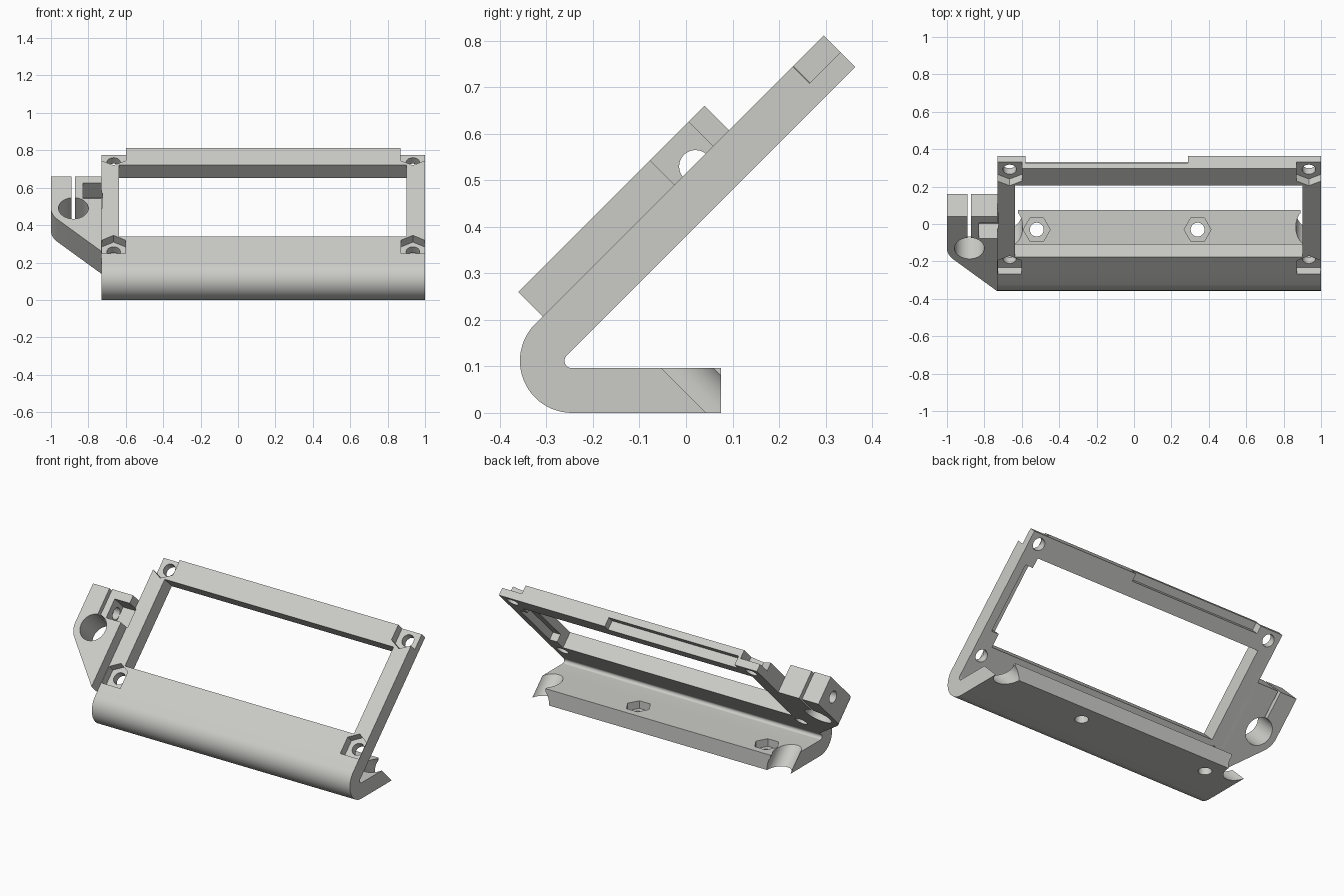
import bpy, bmesh, math
from mathutils import Matrix

if "Cube" in bpy.data.objects:
    bpy.data.objects.remove(bpy.data.objects["Cube"])

# Sloped frame: local x across, local y up the slope, local z out of the slope
SLOPE = Matrix.Translation((0, -0.245, 0.112)) @ Matrix.Rotation(math.radians(45), 4, 'X')
FLAT = Matrix.Identity(4)
SIDE = Matrix(((0, 0, 1, 0), (1, 0, 0, 0), (0, 1, 0, 0), (0, 0, 0, 1)))  # profile in y,z, extruded in x
MID, HOLE = 0.135, 0.80   # centre of the frame and distance of the screw holes from it
IN, OUT, END = 0.016, 0.112, 0.877

grey = bpy.data.materials.new("light_grey")
grey.diffuse_color = (0.6, 0.6, 0.575, 1)
grey.use_nodes = True
grey.node_tree.nodes["Principled BSDF"].inputs["Base Color"].default_value = grey.diffuse_color


def prism(name, pts, lo, hi, matrix):
    """Extrude a 2D outline between two heights."""
    bm = bmesh.new()
    face = bm.faces.new([bm.verts.new((a, b, lo)) for a, b in pts])
    top = bmesh.ops.extrude_face_region(bm, geom=[face])["geom"]
    bmesh.ops.translate(bm, vec=(0, 0, hi - lo), verts=[v for v in top if isinstance(v, bmesh.types.BMVert)])
    bmesh.ops.recalc_face_normals(bm, faces=bm.faces)
    bm.transform(matrix)
    mesh = bpy.data.meshes.new(name)
    bm.to_mesh(mesh)
    bm.free()
    mesh.materials.append(grey)
    ob = bpy.data.objects.new(name, mesh)
    bpy.context.collection.objects.link(ob)
    return ob


def arc(cx, cy, r, a0, a1, n):
    return [(cx + r * math.cos(math.radians(a0 + (a1 - a0) * i / n)),
             cy + r * math.sin(math.radians(a0 + (a1 - a0) * i / n))) for i in range(n + 1)]


def circle(cx, cy, r, n=40):
    return arc(cx, cy, r, 0, 360, n)[:-1]


def rect(x0, x1, y0, y1):
    return [(x0, y0), (x1, y0), (x1, y1), (x0, y1)]


def cut(target, pts, lo, hi, matrix=SLOPE):
    cutter = prism("cutter", pts, lo, hi, matrix)
    cutter.hide_render = True
    mod = target.modifiers.new("cut", 'BOOLEAN')
    mod.operation, mod.solver, mod.object = 'DIFFERENCE', 'EXACT', cutter
    bpy.context.view_layer.objects.active = target
    bpy.ops.object.modifier_apply(modifier=mod.name)
    bpy.data.objects.remove(cutter)


def pocket(cx, cy, half, point, flat):
    """House-shaped nut pocket: hexagon tip on one side, straight on the other."""
    s = math.copysign(1, point)
    return [(cx - half, cy + flat), (cx - half, cy + 0.5 * point), (cx, cy + point),
            (cx + half, cy + 0.5 * point), (cx + half, cy + flat)][::int(-s)]


# Bent bracket: foot, rounded bend and sloped plate
c = (-0.245, 0.112)
d = math.sqrt(0.5)
slope_pt = lambda u, n: (c[0] + d * (u - n), c[1] + d * (u + n))
profile = ([(0.075, 0.0)] + arc(*c, OUT, 270, 135, 24) + [slope_pt(END, OUT), slope_pt(END, IN)]
           + arc(*c, IN, 135, 270, 12) + [(0.075, 0.096)])
bracket = prism("bent_bracket", profile, -0.73, 1.0, SIDE)

# Display window
cut(bracket, rect(-0.635, 0.90, 0.21, 0.748), -0.1, 0.25)

for s in (-1, 1):
    x = MID + s * HOLE
    # Screw holes with nut pockets at the four corners
    cut(bracket, pocket(x, 0.82, 0.067, -0.072, 0.2), 0.061, 0.3)
    cut(bracket, pocket(x, 0.146, 0.0625, 0.072, -0.066), 0.061, 0.3)
    for u in (0.82, 0.146):
        cut(bracket, circle(x, u, 0.036), -0.03, 0.2)
    # Tool clearance through the corners of the foot
    cut(bracket, circle(x, 0.15, 0.07), -0.6, -0.06)
    e = MID + s * 0.755
    cut(bracket, rect(min(e, e + s * 0.3), max(e, e + s * 0.3), 0.15, 0.5), -0.6, -0.06)

# Recesses on the back of the upper rail and the right rail
cut(bracket, rect(-0.58, 0.29, 0.832, 1.0), -0.05, 0.071)
cut(bracket, rect(0.85, 0.95, 0.29, 0.69), -0.05, 0.062)

# Foot mounting holes with hexagonal nut recesses
for x in (-0.52, 0.34):
    cut(bracket, circle(x, -0.03, 0.037), -0.1, 0.2, FLAT)
    cut(bracket, circle(x, -0.03, 0.072, 6), 0.05, 0.2, FLAT)

# Rod clamp on the left edge
rod = (-0.88, 0.349)
outline = [(-0.73, 0.589), (-1.0, 0.589)] + arc(*rod, 0.12, 180, 224.2, 10) + [(-0.73, 0.023)]
clamp = prism("rod_clamp", outline, IN, 0.186, SLOPE)
cut(clamp, circle(*rod, 0.08, 48), -0.1, 0.3)
cut(clamp, rect(-0.889, -0.871, 0.36, 0.7), -0.1, 0.3)
# Clamp screw hole and its nut pocket
ACROSS = SLOPE @ SIDE
cut(clamp, circle(0.483, 0.108, 0.035, 32), -1.1, -0.6, ACROSS)
for part in (clamp, bracket):
    cut(part, rect(-0.83, -0.724, 0.423, 0.54), 0.072, 0.3)

# Smooth curved walls, keep crisp edges
for ob in (bracket, clamp):
    bpy.ops.object.select_all(action='DESELECT')
    ob.select_set(True)
    bpy.context.view_layer.objects.active = ob
    bpy.ops.object.shade_smooth_by_angle(angle=math.radians(25))
